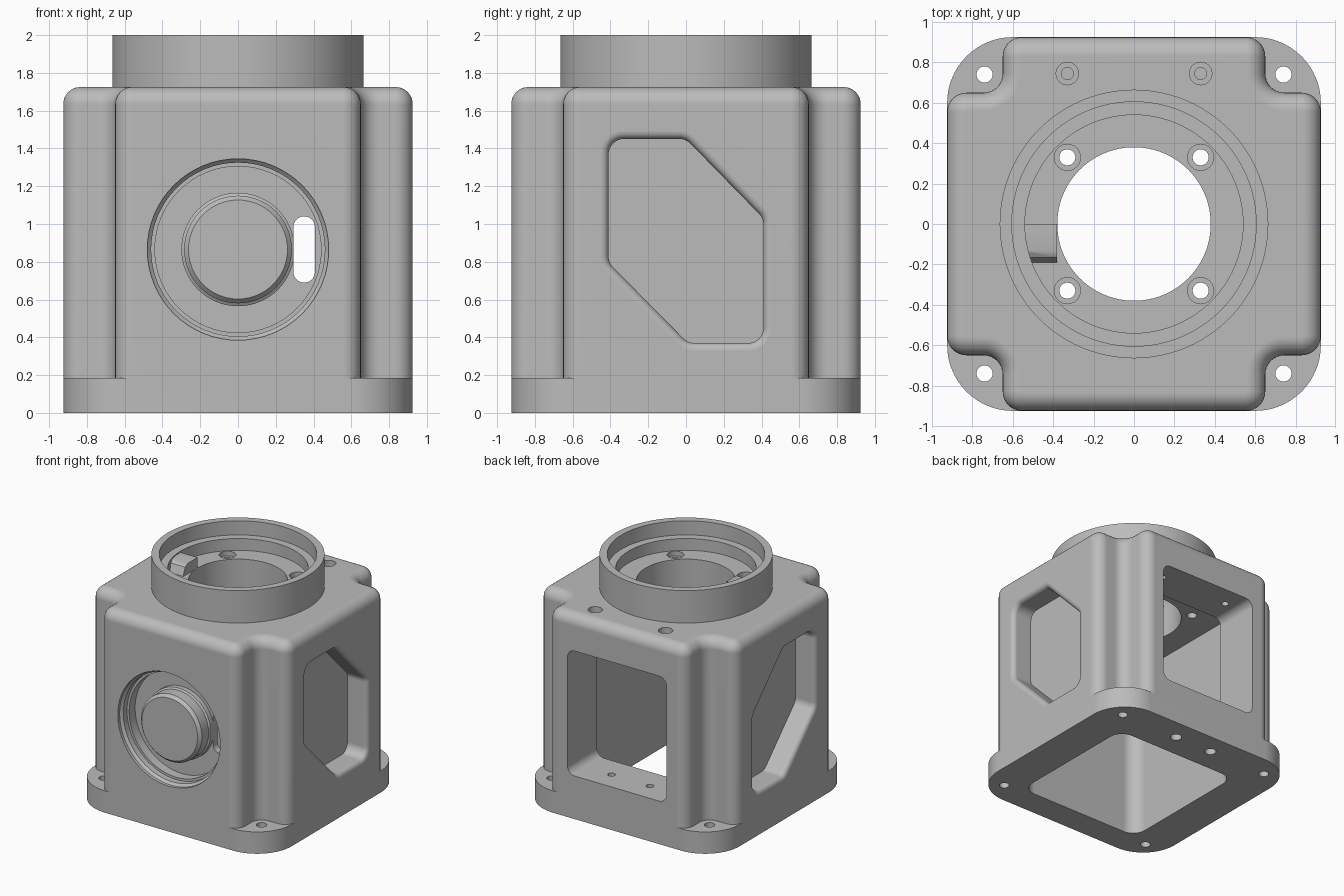
import bpy, bmesh, math
from mathutils import Vector, Matrix

if "Cube" in bpy.data.objects:
    bpy.data.objects.remove(bpy.data.objects["Cube"])

grey = bpy.data.materials.new("cast_grey")
grey.diffuse_color = (0.5, 0.5, 0.5, 1)
grey.use_nodes = True
grey.node_tree.nodes["Principled BSDF"].inputs["Base Color"].default_value = grey.diffuse_color


def add_object(name, bm):
    bmesh.ops.recalc_face_normals(bm, faces=bm.faces)
    mesh = bpy.data.meshes.new(name)
    bm.to_mesh(mesh)
    bm.free()
    mesh.materials.append(grey)
    ob = bpy.data.objects.new(name, mesh)
    bpy.context.collection.objects.link(ob)
    return ob


def outline(corners, radius, grow=0.0, steps=8):
    """Counter-clockwise polygon with rounded corners, offset outward by grow."""
    pts = []
    n = len(corners)
    for i, c in enumerate(corners):
        p, prev, nxt = Vector(c), Vector(corners[i - 1]), Vector(corners[(i + 1) % n])
        a, b = (p - prev).normalized(), (nxt - p).normalized()
        turn = math.atan2(a.x * b.y - a.y * b.x, a.dot(b))
        side = 1 if turn > 0 else -1
        start = p - a * radius * math.tan(abs(turn) / 2)
        centre = start + Vector((-a.y, a.x)) * side * radius
        spoke = (start - centre).normalized() * (radius + side * grow)
        for k in range(steps + 1):
            pts.append(centre + Matrix.Rotation(turn * k / steps, 2) @ spoke)
    return pts


def loft(name, rings, matrix=Matrix()):
    """Closed solid through (outline, height) rings."""
    bm = bmesh.new()
    rows = [[bm.verts.new(matrix @ Vector((p[0], p[1], h))) for p in pts] for pts, h in rings]
    for lo, hi in zip(rows, rows[1:]):
        for i in range(len(lo)):
            j = (i + 1) % len(lo)
            bm.faces.new((lo[i], lo[j], hi[j], hi[i]))
    bm.faces.new(rows[0][::-1])
    bm.faces.new(rows[-1])
    return add_object(name, bm)


def circle(r, x=0, y=0, n=64):
    return [(x + r * math.cos(t * math.tau / n), y + r * math.sin(t * math.tau / n)) for t in range(n)]


def turned(name, profile, x=0, y=0, matrix=Matrix(), n=64):
    """Stack of circles from (radius, height) pairs."""
    return loft(name, [(circle(r, x, y, n), h) for r, h in profile], matrix)


def rect(x0, x1, y0, y1):
    return [(x0, y0), (x1, y0), (x1, y1), (x0, y1)]


def combine(target, tool, operation):
    bpy.context.view_layer.objects.active = target
    mod = target.modifiers.new("bool", 'BOOLEAN')
    mod.operation, mod.solver, mod.object = operation, 'EXACT', tool
    bpy.ops.object.modifier_apply(modifier=mod.name)
    bpy.data.objects.remove(tool)


# cross-shaped body with rounded top edge
W, N, F, TOP = 0.925, 0.65, 0.09, 1.725
cross = [(-N, -W), (N, -W), (N, -N), (W, -N), (W, N), (N, N),
         (N, W), (-N, W), (-N, N), (-W, N), (-W, -N), (-N, -N)]
rings = [(outline(cross, 0.095), 0.1)]
for k in range(9):
    a = k / 8 * math.pi / 2
    rings.append((outline(cross, 0.095, -F * (1 - math.cos(a))), TOP - F + F * math.sin(a)))
body = loft("housing_body", rings)

# base flange and top collar
combine(body, loft("base_flange", [(outline(rect(-W, W, -W, W), 0.325, 0, 16), z) for z in (0, 0.185)]), 'UNION')
combine(body, turned("collar", [(0.665, 1.6), (0.665, 2.0)], n=96), 'UNION')

# inner cavity, open at the bottom
cavity = outline(rect(-0.59, 0.59, -0.69, 0.53), 0.12)
combine(body, loft("cavity_cutter", [(cavity, -0.1), (cavity, 1.5)]), 'DIFFERENCE')

# stepped collar bore
for r, z in ((0.605, 1.88), (0.54, 1.78), (0.38, 1.3)):
    combine(body, turned("bore_cutter", [(r, z), (r, 2.1)], n=96), 'DIFFERENCE')

# upright frames: local x, y, z -> world x, z, outward from the front, and side pockets
FRONT = Matrix(((1, 0, 0, 0), (0, 0, -1, 0), (0, 1, 0, 0), (0, 0, 0, 1)))

# back window
window = outline(rect(-0.465, 0.465, 0.365, 1.425), 0.07)
combine(body, loft("window_cutter", [(window, -1.1), (window, -0.3)], FRONT), 'DIFFERENCE')

# side pockets with a rounded rim
hexagon = [(-0.41, 1.45), (-0.41, 0.795), (0.01, 0.37), (0.41, 0.37), (0.41, 1.03), (0.0, 1.45)]
R = 0.04
for side in (1, -1):
    m = Matrix(((0, 0, side, 0), (1, 0, 0, 0), (0, 1, 0, 0), (0, 0, 0, 1)))
    rings = [(outline(hexagon, 0.08), 0.74)]
    for k in range(7):
        a = k / 6 * math.pi / 2
        rings.append((outline(hexagon, 0.08, R * (1 - math.cos(a))), W - R + R * math.sin(a)))
    rings.append((outline(hexagon, 0.08, R), 1.0))
    combine(body, loft("pocket_cutter", rings, m), 'DIFFERENCE')

# stepped round recess at the front with its boss and slot
CZ = 0.865
combine(body, turned("recess_cutter", [(0.44, 0.75), (0.44, 0.83), (0.46, 0.83), (0.46, 0.88), (0.48, 0.9), (0.48, 1.0)],
                     0, CZ, FRONT), 'DIFFERENCE')
combine(body, turned("front_boss", [(0.30, 0.72), (0.30, 0.79), (0.285, 0.8), (0.285, 0.89), (0.262, 0.915)],
                     0, CZ, FRONT), 'UNION')
slot = outline(rect(0.293, 0.407, 0.69, 1.04), 0.056)
combine(body, loft("slot_cutter", [(slot, 0.6), (slot, 0.86)], FRONT), 'DIFFERENCE')

# screw holes: (x, y, radius, bottom, top)
holes = []
for sx in (-1, 1):
    for sy in (-1, 1):
        holes += [(sx * 0.74, sy * 0.74, 0.04, -0.1, 0.4),
                  (sx * 0.33, sy * 0.33, 0.04, 1.4, 1.9),
                  (sx * 0.33, sy * 0.33, 0.065, 1.74, 1.86)]
    holes += [(sx * 0.33, 0.745, 0.03, 1.3, 1.8), (sx * 0.33, 0.745, 0.056, 1.66, 1.8),
              (sx * 0.18, 0.74, 0.03, 0.1, 0.5), (sx * 0.18, 0.74, 0.046, -0.1, 0.15)]
for x, y, r, z0, z1 in holes:
    combine(body, turned("hole_cutter", [(r, z0), (r, z1)], x, y, n=24), 'DIFFERENCE')

# locating key on the collar floor
SIDE = Matrix(((0, 0, 1, 0), (1, 0, 0, 0), (0, 1, 0, 0), (0, 0, 0, 1)))
key = [(-0.19, 1.75), (0, 1.75), (0, 1.87), (-0.13, 1.87), (-0.165, 1.85), (-0.19, 1.79)]
combine(body, loft("locating_key", [(key, -0.56), (key, -0.38)], SIDE), 'UNION')

bpy.ops.object.select_all(action='DESELECT')
body.select_set(True)
bpy.context.view_layer.objects.active = body
bpy.ops.object.shade_smooth_by_angle(angle=math.radians(30))
body.modifiers.new("even_shading", 'WEIGHTED_NORMAL').keep_sharp = True
